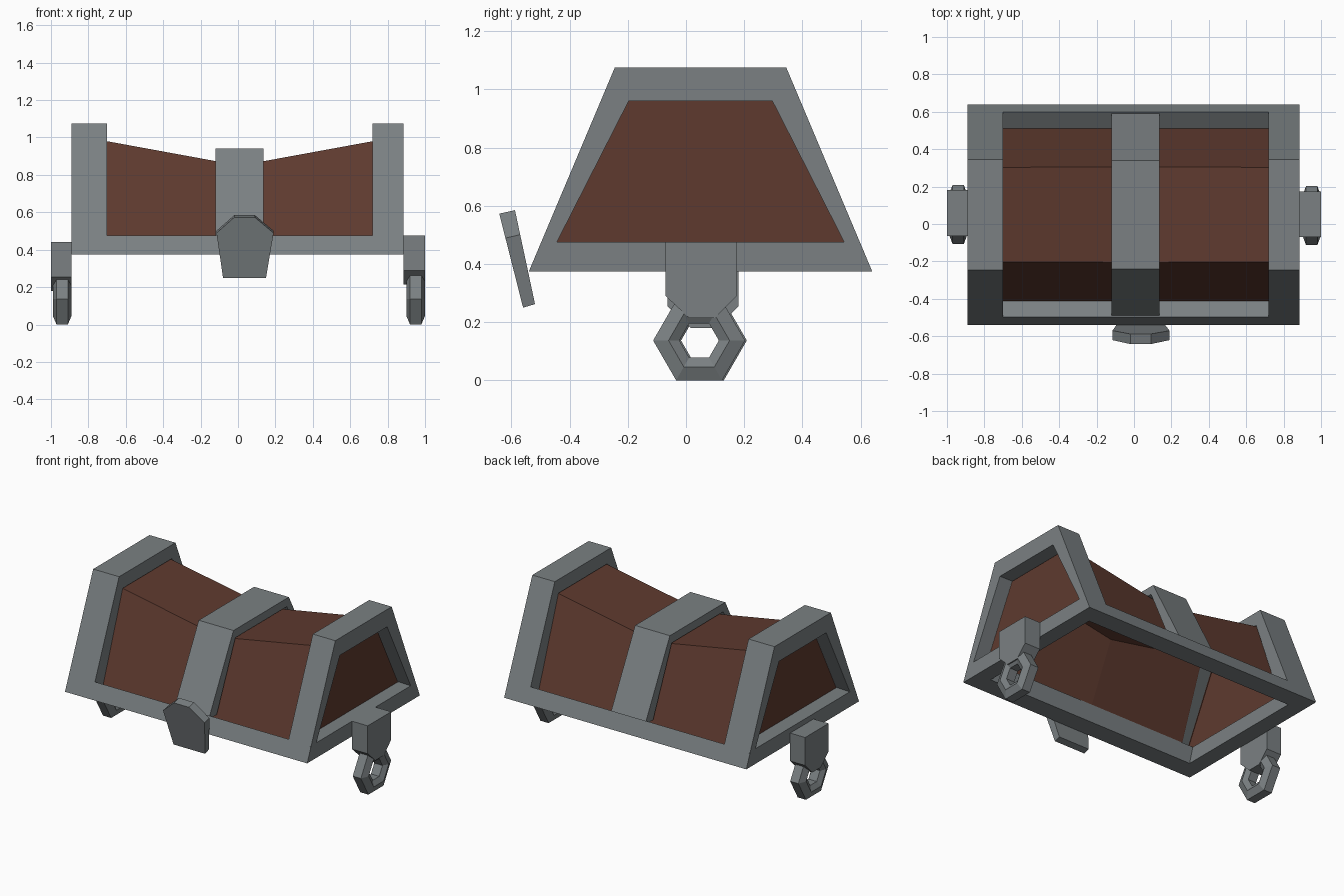
import bpy, bmesh, math

if "Cube" in bpy.data.objects:
    bpy.data.objects.remove(bpy.data.objects["Cube"])


def material(name, rgb):
    m = bpy.data.materials.new(name)
    m.diffuse_color = (*rgb, 1)
    m.use_nodes = True
    m.node_tree.nodes["Principled BSDF"].inputs["Base Color"].default_value = m.diffuse_color
    return m


STEEL = material("steel", (0.196, 0.217, 0.225))
WOOD = material("wood", (0.112, 0.042, 0.028))


def loft(name, sections, mat, closed=True, caps=True):
    """Join cross-sections (equal length point lists) into one object."""
    bm = bmesh.new()
    rows = [[bm.verts.new(p) for p in s] for s in sections]
    n = len(rows[0])
    for a, b in zip(rows, rows[1:]):
        for i in range(n if closed else n - 1):
            j = (i + 1) % n
            bm.faces.new((a[i], a[j], b[j], b[i]))
    if caps:
        bm.faces.new(rows[0][::-1])
        bm.faces.new(rows[-1])
    bmesh.ops.remove_doubles(bm, verts=bm.verts, dist=1e-4)
    bmesh.ops.recalc_face_normals(bm, faces=bm.faces)
    me = bpy.data.meshes.new(name)
    bm.to_mesh(me)
    bm.free()
    me.materials.append(mat)
    ob = bpy.data.objects.new(name, me)
    bpy.context.collection.objects.link(ob)
    return ob


def at(x, profile):
    return [(x, y, z) for y, z in profile]


def arch(hw0, z0, hw1, z1, grow=0.0):
    """Trapezoid arch about y = 0.05: bottom half width/height, top half width/height."""
    hw0, hw1, z1 = hw0 + grow, hw1 + grow, z1 + grow
    return [(0.05 - hw0, z0), (0.05 - hw1, z1), (0.05 + hw1, z1), (0.05 + hw0, z0)]


OPENING = (0.527, 0.41, 0.247, 0.96)
SHELL = (0.462, 0.41, 0.253, 0.98)
WAIST = (0.462, 0.41, 0.255, 0.85)
outer = arch(0.59, 0.375, 0.295, 1.075)

# wooden lid body: hollow, open below, sagging to the middle
stations = [(-0.79, OPENING), (-0.70, SHELL), (0.01, WAIST), (0.72, SHELL), (0.79, OPENING)]
loft("wood_body", [at(x, arch(*p)) for x, p in stations], WOOD, closed=False)

# end frames: arches, recessed outside the end panel, plus bottom bars
for side, x0, x1, x2 in (("left", -0.89, -0.79, -0.70), ("right", 0.885, 0.79, 0.72)):
    rings = [at(x, outer + arch(*p, grow=g)[::-1])
             for x, p, g in ((x0, OPENING, 0), (x1, OPENING, 0.004), (x2, SHELL, 0.004))]
    loft(side + "_end_frame", rings, STEEL)
    bar = [(-0.535, 0.375), (-0.495, 0.475), (0.595, 0.475), (0.635, 0.375)]
    loft(side + "_bottom_bar", [at(x0, bar), at(math.copysign(0.78, x0), bar)], STEEL)

# long rails: top slopes inward to the wood, inner lip runs up inside the lid
for name, s in (("front_rail", -1), ("back_rail", 1)):
    prof = [(0.05 + s * d, z) for d, z in
            ((0.59, 0.375), (0.548, 0.475), (0.46, 0.413), (0.43, 0.475), (0.46, 0.375))]
    loft(name, [at(-0.885, prof), at(0.88, prof)], STEEL)

# centre strap
strap = arch(0.55, 0.45, 0.29, 0.94) + arch(0.465, 0.45, 0.27, 0.885)[::-1]
loft("centre_strap", [at(-0.12, strap), at(0.135, strap)], STEEL)

# hasp: tilted plate in front
hasp = [(-0.08, 0), (-0.115, 0.74), (-0.02, 1), (0.09, 1), (0.19, 0.74), (0.15, 0)]
front = [(x, -0.56 - 0.082 * t, 0.25 + 0.323 * t) for x, t in hasp]
back = [(x, y + 0.041 + 0.013 * t, z + 0.012) for (x, y, z), (_, t) in zip(front, hasp)]
loft("hasp", [front, back], STEEL)

# side brackets with hexagonal rings
bracket = [(-0.07, 0.475), (0.175, 0.475), (0.175, 0.29), (0.10, 0.215), (0.01, 0.215), (-0.07, 0.29)]
section = [(0.158, -0.03), (0.158, 0.03), (0.105, 0.05), (0.068, 0.03), (0.068, -0.03), (0.105, -0.05)]
for side, x0, x1, xc, dy, dz in (("left", -1.0, -0.89, -0.94, 0.006, -0.035),
                                 ("right", 1.0, 0.885, 0.95, 0, 0)):
    prof = [(y + dy, z + dz) for y, z in bracket]
    loft(side + "_bracket", [at(x0, prof), at(x1, prof)], STEEL)
    loops = [[(xc + w, 0.045 + dy + r * math.cos(a), 0.137 + r * math.sin(a)) for r, w in section]
             for a in (math.radians(60 * k) for k in range(7))]
    loft(side + "_hoop", loops, STEEL, caps=False)
